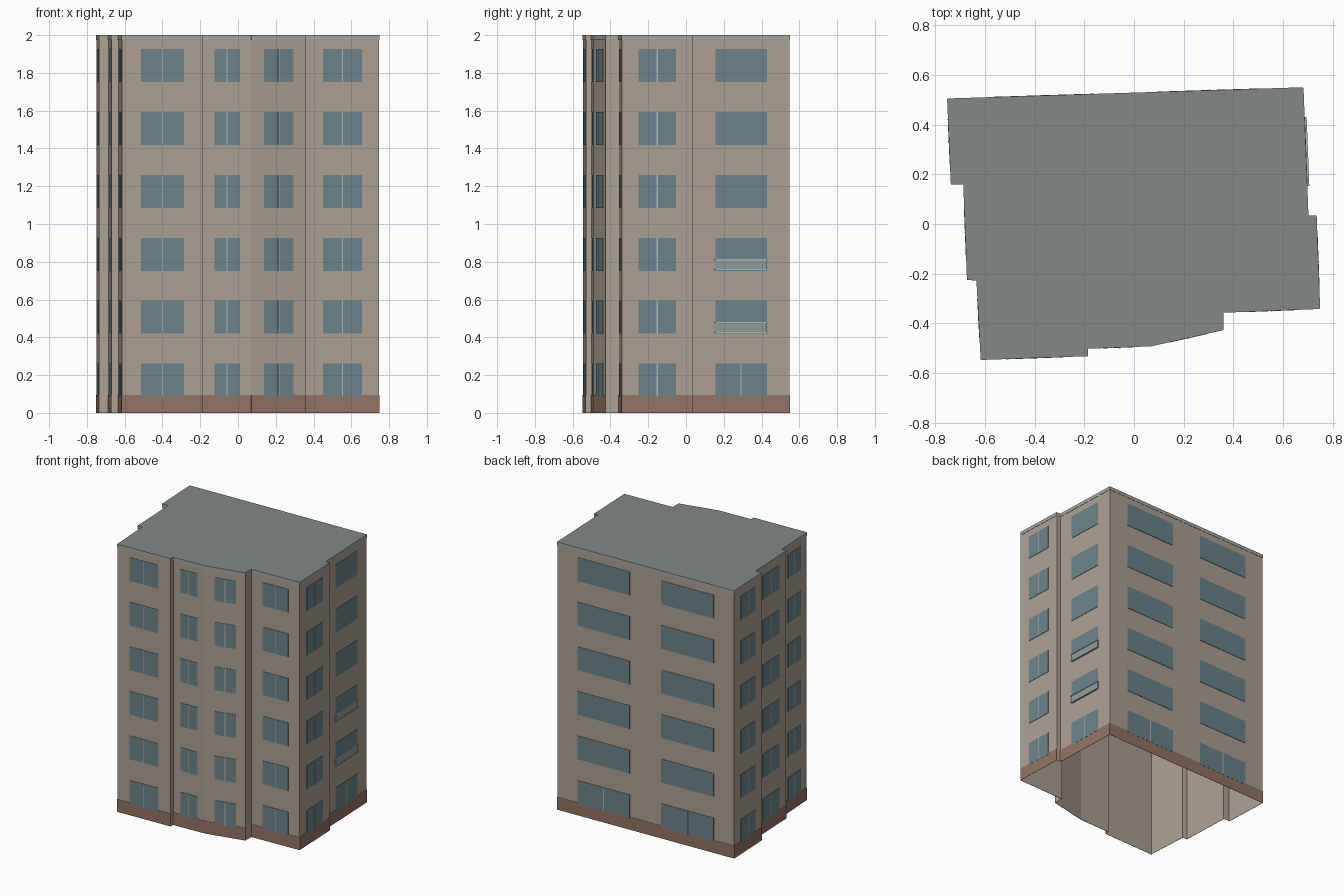
import bpy, bmesh
from mathutils import Vector

if "Cube" in bpy.data.objects:
    bpy.data.objects.remove(bpy.data.objects["Cube"])

H, ROWS, PITCH = 2.0, 6, 0.333
Z0, WIN_H, WIN_W = 0.086, 0.175, 0.53

# Footprint, counter-clockwise from the front left corner
PLAN = [(-.615, -.545), (-.185, -.53), (-.185, -.50), (.07, -.49), (.36, -.425),
        (.36, -.355), (.747, -.34), (.733, .035), (.70, .035), (.68, .548),
        (-.75, .503), (-.735, .158), (-.685, .158), (-.67, -.225), (-.632, -.228)]


def material(name, rgb):
    m = bpy.data.materials.new(name)
    m.diffuse_color = (*rgb, 1)
    m.use_nodes = True
    m.node_tree.nodes["Principled BSDF"].inputs["Base Color"].default_value = m.diffuse_color
    return m


WALL = material("wall_render", (.42, .355, .29))
ROOF = material("roof_grey", (.22, .25, .24))
BASE = material("base_brown", (.30, .17, .125))
TRIM = material("trim_grey", (.38, .38, .37))
GLASS = material("window_glass", (.145, .23, .26))
FRAME = material("frame_light", (.45, .48, .46))
RAIL_GLASS = material("balcony_glass", (.27, .34, .33))


def finish(bm, name, *mats):
    mesh = bpy.data.meshes.new(name)
    bm.to_mesh(mesh)
    bm.free()
    for m in mats:
        mesh.materials.append(m)
    obj = bpy.data.objects.new(name, mesh)
    bpy.context.collection.objects.link(obj)


def panel(bm, wall, t0, t1, z0, z1, depth, grow=0.0):
    """Thin box on a wall, from t0 to t1 along it, open at the wall side."""
    a, b = (Vector((*PLAN[i % len(PLAN)], 0)) for i in (wall, wall + 1))
    along = (b - a).normalized()
    out = Vector((along.y, -along.x, 0)) * depth
    p, q = a.lerp(b, t0) - along * grow, a.lerp(b, t1) + along * grow
    ring = [p + Vector((0, 0, z0)), q + Vector((0, 0, z0)),
            q + Vector((0, 0, z1)), p + Vector((0, 0, z1))]
    inner = [bm.verts.new(v) for v in ring]
    outer = [bm.verts.new(v + out) for v in ring]
    bm.faces.new(outer)
    for i in range(4):
        j = (i + 1) % 4
        bm.faces.new((inner[i], inner[j], outer[j], outer[i]))


# Walls open underneath
bm = bmesh.new()
low = [bm.verts.new((x, y, 0)) for x, y in PLAN]
top = [bm.verts.new((x, y, H)) for x, y in PLAN]
for i in range(len(PLAN)):
    j = (i + 1) % len(PLAN)
    bm.faces.new((low[i], low[j], top[j], top[i]))
finish(bm, "walls", WALL)

# Flat roof
bm = bmesh.new()
bm.faces.new([bm.verts.new((x, y, H)) for x, y in PLAN])
finish(bm, "roof", ROOF)

base, trim, glass = bmesh.new(), bmesh.new(), bmesh.new()
frames, rails = bmesh.new(), bmesh.new()

FRONT_AND_SIDES = [0, 2, 3, 5, 6, 8, 10, 12, 14]
BACK, BALCONY = 9, 8

# Base course and top trim on every long wall
for w in FRONT_AND_SIDES + [BACK]:
    panel(base, w, 0, 1, 0, .095, .002)
    panel(trim, w, 0, 1, H - .025, H, .002)

# Windows: one bay per wall, two wide bays on the back
bays = [(w, .5, WIN_W) for w in FRONT_AND_SIDES]
bays += [(BACK, .263, .296), (BACK, .737, .296)]
for w, c, width in bays:
    length = (Vector(PLAN[(w + 1) % len(PLAN)]) - Vector(PLAN[w])).length
    for r in range(ROWS):
        z = Z0 + r * PITCH
        panel(glass, w, c - width / 2, c + width / 2, z, z + WIN_H, .003)
        # Central mullion; picture windows above the ground floor have none
        if w not in (BACK, BALCONY) or r == 0:
            t = .003 / length
            panel(frames, w, c - t, c + t, z, z + WIN_H, .005)

# Balcony guards on two floors of the right side
for r in (1, 2):
    z = Z0 + r * PITCH
    panel(rails, BALCONY, .232, .768, z + .01, z + .055, .008)
    for dz in (.004, .056):
        panel(frames, BALCONY, .228, .772, z + dz, z + dz + .006, .010)

finish(base, "base_course", BASE)
finish(trim, "roof_trim", TRIM)
finish(glass, "windows", GLASS)
finish(frames, "window_frames", FRAME)
finish(rails, "balcony_guards", RAIL_GLASS)
